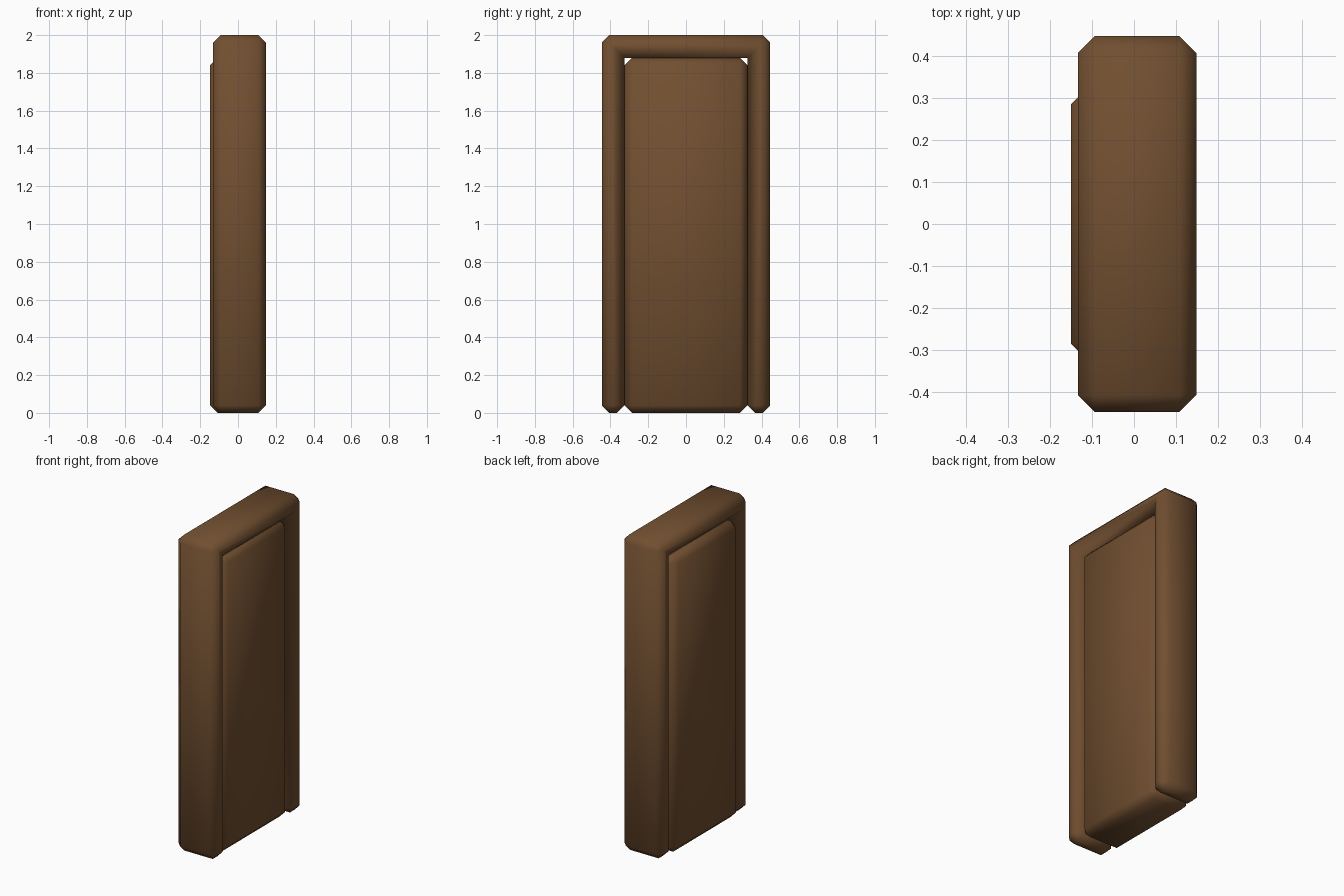
import bpy, bmesh

if "Cube" in bpy.data.objects:
    bpy.data.objects.remove(bpy.data.objects["Cube"])

wood = bpy.data.materials.new("brown wood")
wood.diffuse_color = (0.165, 0.078, 0.030, 1)
wood.use_nodes = True
wood.node_tree.nodes["Principled BSDF"].inputs["Base Color"].default_value = wood.diffuse_color
CHAMFER = 0.04


def slab(name, outline, x0, x1):
    """Extrude a (y, z) outline along x and chamfer its convex edges."""
    bm = bmesh.new()
    base = bm.faces.new([bm.verts.new((x0, y, z)) for y, z in outline])
    ext = bmesh.ops.extrude_face_region(bm, geom=[base])
    moved = [v for v in ext["geom"] if isinstance(v, bmesh.types.BMVert)]
    bmesh.ops.translate(bm, verts=moved, vec=(x1 - x0, 0, 0))
    bmesh.ops.recalc_face_normals(bm, faces=bm.faces)
    convex = [e for e in bm.edges if e.calc_face_angle_signed() > 0.5]
    bmesh.ops.bevel(bm, geom=convex, offset=CHAMFER, segments=1,
                    affect='EDGES', profile=0.5, clamp_overlap=True)
    bmesh.ops.recalc_face_normals(bm, faces=bm.faces)
    for f in bm.faces:
        f.smooth = True
    me = bpy.data.meshes.new(name)
    bm.to_mesh(me)
    bm.free()
    me.materials.append(wood)
    ob = bpy.data.objects.new(name, me)
    bpy.context.collection.objects.link(ob)
    return ob


# Door frame: two posts and a lintel in one arch-shaped piece
W, w, H, h = 0.446, 0.325, 2.0, 1.88
slab("door_frame",
     [(-W, 0), (-w, 0), (-w, h), (w, h), (w, 0), (W, 0), (W, H), (-W, H)],
     -0.133, 0.148)

# Door leaf, set slightly proud at the -x side
slab("door_leaf", [(-w, 0), (w, 0), (w, h), (-w, h)], -0.149, 0.131)
